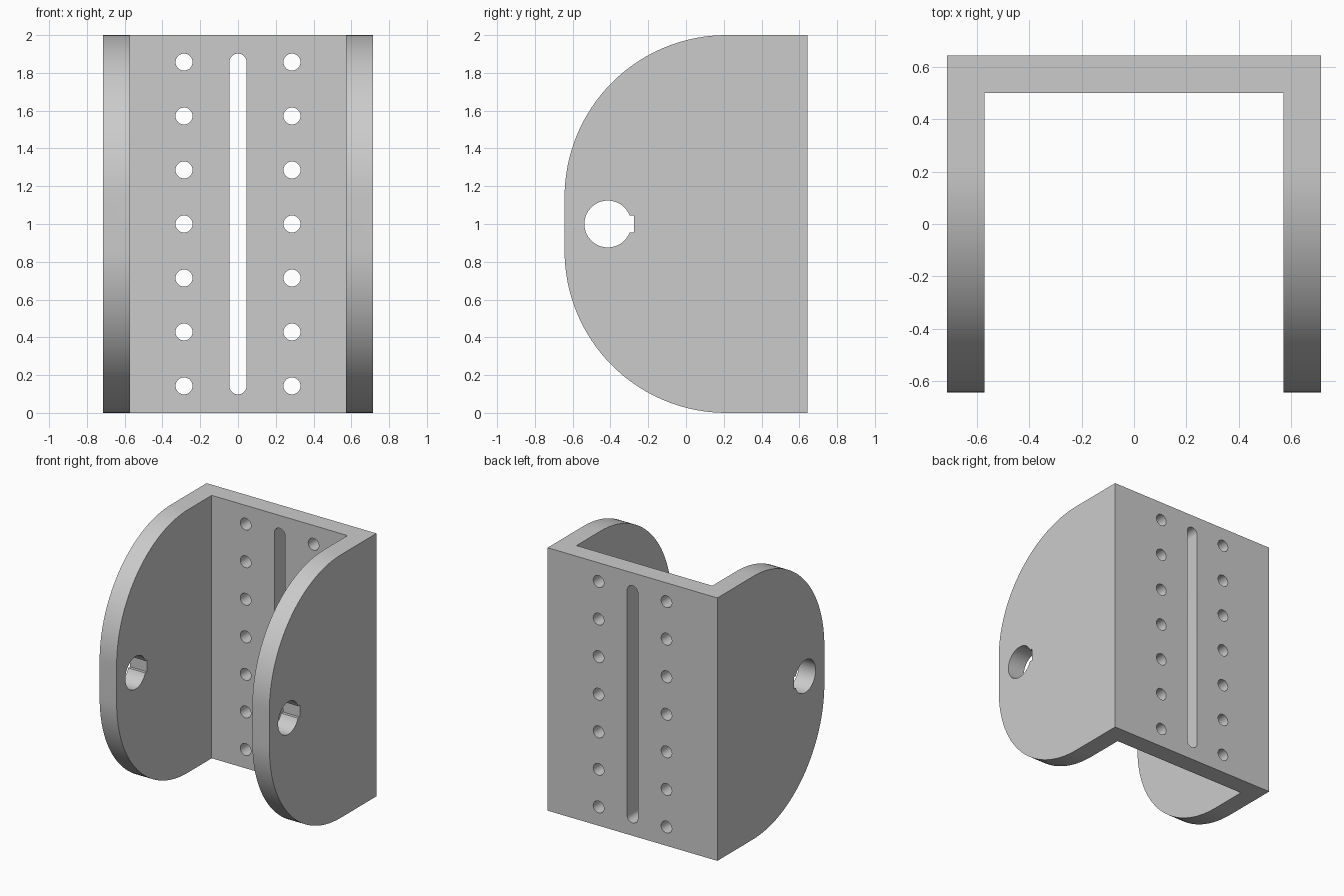
import bpy
import bmesh
from math import cos, sin, pi, asin, radians
from mathutils import Vector

cube = bpy.data.objects.get("Cube")
if cube:
    bpy.data.objects.remove(cube, do_unlink=True)

U = 1 / 7                      # wall thickness, the module of the part
HALF_W, HALF_D, HEIGHT = 5 * U, 4.5 * U, 2.0

grey = bpy.data.materials.new("plain grey")
grey.use_nodes = True
grey.diffuse_color = (0.6, 0.6, 0.6, 1)
grey.node_tree.nodes["Principled BSDF"].inputs["Base Color"].default_value = (0.6, 0.6, 0.6, 1)


def arc(cx, cy, r, start, end, steps):
    """Points along a circular arc."""
    angles = [start + (end - start) * i / steps for i in range(steps + 1)]
    return [(cx + r * cos(a), cy + r * sin(a)) for a in angles]


def prism(name, outlines, place, lo, hi):
    """Closed solids made by sweeping 2D outlines from lo to hi."""
    bm = bmesh.new()
    for outline in outlines:
        near = [bm.verts.new(place(u, v, lo)) for u, v in outline]
        far = [bm.verts.new(place(u, v, hi)) for u, v in outline]
        bm.faces.new(near)
        bm.faces.new(far)
        for i in range(len(near)):
            j = (i + 1) % len(near)
            bm.faces.new((near[i], near[j], far[j], far[i]))
    bmesh.ops.recalc_face_normals(bm, faces=bm.faces)
    mesh = bpy.data.meshes.new(name)
    bm.to_mesh(mesh)
    bm.free()
    mesh.materials.append(grey)
    obj = bpy.data.objects.new(name, mesh)
    bpy.context.collection.objects.link(obj)
    return obj


def along_x(u, v, w):
    return Vector((w, u, v))


def along_y(u, v, w):
    return Vector((u, w, v))


def along_z(u, v, w):
    return Vector((u, v, w))


# U-shaped channel: back wall with two side cheeks
inner = HALF_W - U
right_half = [(HALF_W, HALF_D), (HALF_W, -HALF_D), (inner, -HALF_D), (inner, HALF_D - U)]
channel = right_half + [(-x, y) for x, y in reversed(right_half)]
bracket = prism("bracket", [channel], along_z, 0, HEIGHT)

# Rounded outline of the cheeks, kept a little oversize at the flat sides
R = 6 * U
round_y = R - HALF_D
side = arc(round_y, HEIGHT - R, R, pi / 2, pi, 32) + arc(round_y, R, R, pi, 1.5 * pi, 32)
side += [(1, 0), (1, HEIGHT)]
cheek_shape = prism("cheek_shape", [side], along_x, -1, 1)

# Keyed shaft hole through both cheeks
hole_r, key_half, shaft_y = 0.124, 0.046, -0.414
a = asin(key_half / hole_r)
shaft = arc(shaft_y, 1, hole_r, a, 2 * pi - a, 48)
shaft += [(-0.276, 1 - key_half), (-0.276, 1 + key_half)]
shaft_cutter = prism("shaft_cutter", [shaft], along_x, -1, 1)

# Two rows of mounting holes and the long slot in the back wall
r = 0.045
holes = [arc(s * 2 * U, U + 2 * U * k, r, 0, 2 * pi, 32)[:-1] for s in (-1, 1) for k in range(7)]
slot = arc(0, HEIGHT - U, r, 0, pi, 16) + arc(0, U, r, pi, 2 * pi, 16)
wall_cutter = prism("wall_cutter", holes + [slot], along_y, 0.3, 0.9)

# Cut the bracket, then drop the helpers
bpy.ops.object.select_all(action="DESELECT")
bpy.context.view_layer.objects.active = bracket
bracket.select_set(True)
for tool, operation in ((cheek_shape, "INTERSECT"), (shaft_cutter, "DIFFERENCE"),
                        (wall_cutter, "DIFFERENCE")):
    tool.hide_render = True
    mod = bracket.modifiers.new(tool.name, "BOOLEAN")
    mod.object = tool
    mod.operation = operation
    mod.solver = "EXACT"
    bpy.ops.object.modifier_apply(modifier=mod.name)
    bpy.data.objects.remove(tool, do_unlink=True)

bpy.ops.object.shade_smooth_by_angle(angle=radians(30))
